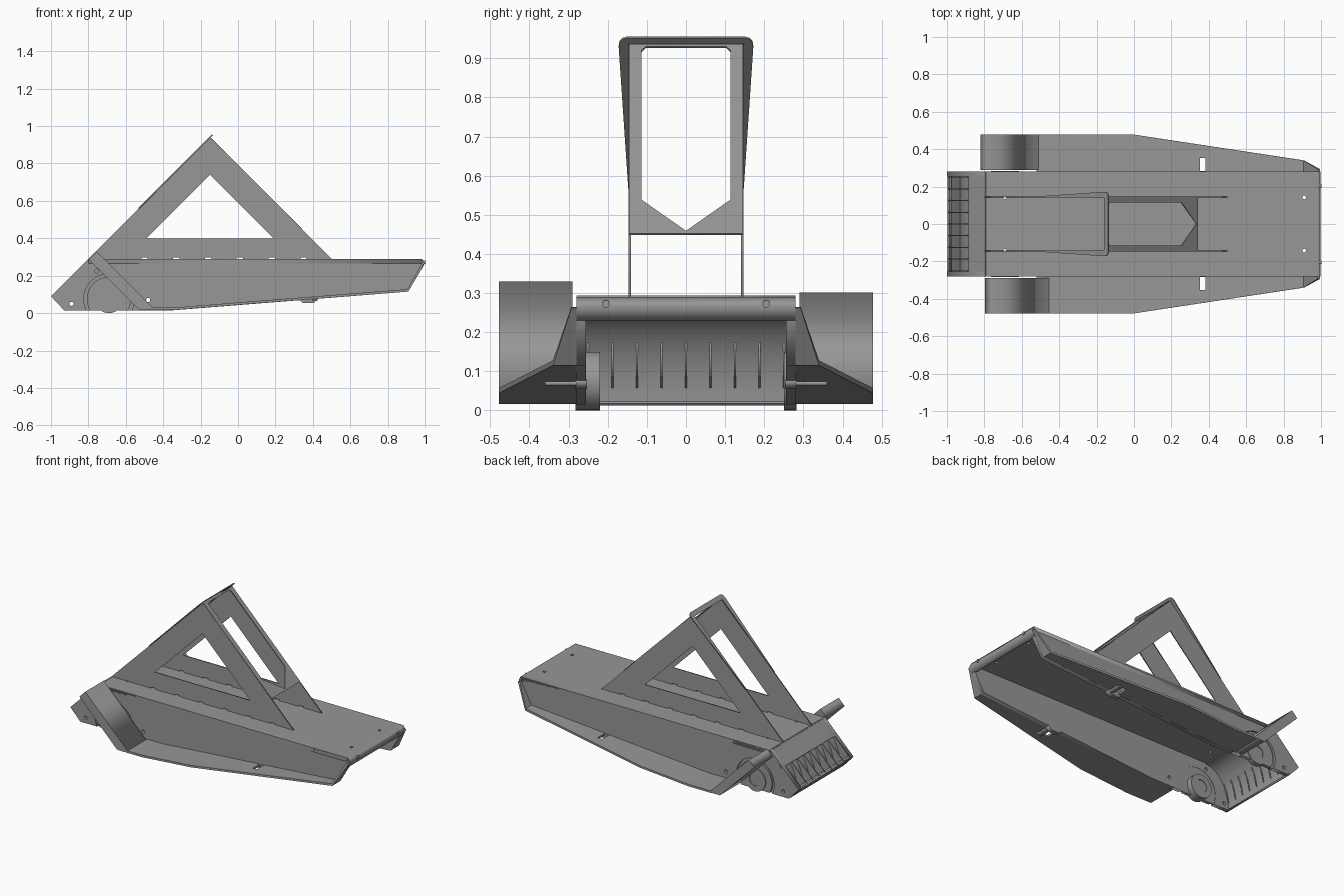
import bpy, bmesh, math
from mathutils import Matrix, Vector

if "Cube" in bpy.data.objects:
    bpy.data.objects.remove(bpy.data.objects["Cube"])

grey = bpy.data.materials.new("plain_grey")
grey.diffuse_color = (0.31, 0.31, 0.31, 1)
grey.use_nodes = True
grey.node_tree.nodes["Principled BSDF"].inputs["Base Color"].default_value = grey.diffuse_color


def frame(ax, ay, loc):
    """Drawing plane with the given axes and origin."""
    ax, ay = Vector(ax), Vector(ay)
    n = ax.cross(ay).normalized()
    m = Matrix((ax, ay, n)).transposed().to_4x4()
    m.translation = loc
    return m


def side_plane(y):
    return frame((1, 0, 0), (0, 0, 1), (0, y, 0))


def slope_plane(direction, x0, shift=0):
    """Plane tilted 45 degrees, drawn in (y, z)."""
    return frame((0, 1, 0), (direction, 0, 1), (x0 + shift, 0, 0))


def plate(name, loops, thickness, plane):
    """Flat plate from outlines; inner outlines become holes."""
    cu = bpy.data.curves.new(name, 'CURVE')
    cu.dimensions = '2D'
    cu.fill_mode = 'BOTH'
    cu.extrude = thickness / 2
    for pts in loops:
        sp = cu.splines.new('POLY')
        sp.points.add(len(pts) - 1)
        for p, q in zip(sp.points, pts):
            p.co = (q[0], q[1], 0, 1)
        sp.use_cyclic_u = True
    tmp = bpy.data.objects.new(name, cu)
    bpy.context.collection.objects.link(tmp)
    dg = bpy.context.evaluated_depsgraph_get()
    me = bpy.data.meshes.new_from_object(tmp.evaluated_get(dg))
    bpy.data.objects.remove(tmp)
    me.transform(plane)
    bm = bmesh.new()
    bm.from_mesh(me)
    bmesh.ops.remove_doubles(bm, verts=bm.verts, dist=1e-5)
    bmesh.ops.recalc_face_normals(bm, faces=bm.faces)
    return finish(name, bm, me)


def finish(name, bm, me=None):
    me = me or bpy.data.meshes.new(name)
    bm.to_mesh(me)
    bm.free()
    me.materials.clear()
    me.materials.append(grey)
    ob = bpy.data.objects.new(name, me)
    bpy.context.collection.objects.link(ob)
    return ob


def smooth(ob):
    bpy.ops.object.select_all(action='DESELECT')
    ob.select_set(True)
    bpy.context.view_layer.objects.active = ob
    bpy.ops.object.shade_smooth_by_angle()


def arc(cx, cz, rx, rz, a0, a1, n):
    steps = [math.radians(a0 + (a1 - a0) * i / n) for i in range(n + 1)]
    return [(cx + rx * math.cos(a), cz + rz * math.sin(a)) for a in steps]


def circle(cx, cz, r, n=32):
    return arc(cx, cz, r, r, 0, 360, n)[:-1]


def rect(x0, x1, y0, y1):
    return [(x0, y0), (x1, y0), (x1, y1), (x0, y1)]


def arch(r):
    """Round arch over the wheel, cut off at the body bottom."""
    a = math.degrees(math.asin(0.06 / r))
    return arc(WX, WZ, r, r, 180 + a, -a, 28)


WX, WZ = -0.69, 0.075

# Deck with bolt holes
holes = [circle(x, s * 0.142, 0.01, 12) for x in (-0.69, 0.91) for s in (-1, 1)]
plate("deck", [rect(-0.8, 0.985, -0.28, 0.28)] + holes, 0.025,
      Matrix.Translation((0, 0, 0.2775)))

# Front crossbar and its bolts
plate("front_crossbar", [[(0.965, 0.23), (0.98, 0.23), (0.998, 0.265), (0.985, 0.29), (0.965, 0.27)]],
      0.56, side_plane(0))
for s in (-1, 1):
    b = plate("front_bolt", [circle(s * 0.205, 0.272, 0.01, 12)], 0.012,
              frame((0, 1, 0), (0, 0, 1), (0.996, 0, 0)))

for s in (-1, 1):
    # Side wall with wheel arch
    wall = [(-1, 0.09), (-0.93, 0.015)] + arch(0.135) + [
        (-0.35, 0.015), (0.91, 0.115), (0.998, 0.265), (0.985, 0.29), (-0.8, 0.29)]
    wall_holes = [circle(x, z, 0.011, 12) for x, z in ((-0.89, 0.05), (-0.48, 0.07), (-0.755, 0.225))]
    plate("side_wall", [wall] + wall_holes, 0.025, side_plane(s * 0.2675))
    # Recessed arch panel and raised cover, both open behind the hub
    plate("arch_panel", [arch(0.135)], 0.01, side_plane(s * 0.262))
    plate("arch_cover", [arch(0.118)], 0.012, side_plane(s * 0.272))
    # Wheel and hub
    y0, y1 = (-0.283, -0.22) if s < 0 else (0.25, 0.283)
    smooth(plate("wheel", [circle(WX, WZ, 0.075), circle(WX, WZ, 0.04)], y1 - y0,
                 side_plane((y0 + y1) / 2)))
    smooth(plate("wheel_hub", [circle(WX, WZ, 0.04)], y1 - y0 - 0.008, side_plane((y0 + y1) / 2)))

    # Outer fender strip, bent along the bottom edge of the wall
    stations = [(-0.52, 0.016, 0.478), (-0.35, 0.016, 0.478), (0, 0.044, 0.478),
                (0.91, 0.115, 0.34), (0.995, 0.262, 0.293)]
    bm = bmesh.new()
    rings = []
    for i, (x, z, y) in enumerate(stations):
        dx, dz = (-0.013, 0.003) if i == 4 else (-0.004, 0.013) if i == 3 else (0, 0.013)
        rings.append([bm.verts.new(c) for c in (
            (x, s * 0.27, z), (x, s * y, z), (x + dx, s * y, z + dz), (x + dx, s * 0.27, z + dz))])
    for a, b in zip(rings, rings[1:]):
        for k in range(4):
            bm.faces.new((a[k], a[(k + 1) % 4], b[(k + 1) % 4], b[k]))
    bm.faces.new(rings[0])
    bm.faces.new(rings[-1])
    bmesh.ops.recalc_face_normals(bm, faces=bm.faces)
    fender = finish("fender", bm)
    # Slot through the fender
    bm = bmesh.new()
    bmesh.ops.create_cube(bm, size=1, matrix=Matrix.Translation((0.367, s * 0.3175, 0.08))
                          @ Matrix.Diagonal((0.03, 0.07, 0.2, 1)))
    cutter = finish("slot_cutter", bm)
    cutter.hide_render = True
    cutter.hide_viewport = False
    cutter.display_type = 'WIRE'
    mod = fender.modifiers.new("slot", 'BOOLEAN')
    mod.operation = 'DIFFERENCE'
    mod.solver = 'EXACT'
    mod.object = cutter
    bpy.context.view_layer.objects.active = fender
    bpy.ops.object.modifier_apply(modifier="slot")
    bpy.data.objects.remove(cutter)
    # Clip under the slot
    clip = [(0.33, 0.07), (0.345, 0.055), (0.405, 0.055), (0.43, 0.08)]
    plate("clip", [clip], 0.03, side_plane(s * 0.268))
    plate("clip_blade", [rect(0.395, 0.425, 0.064, 0.074)], 0.08, side_plane(s * 0.32))

    # Sloped rear fender plank
    if s < 0:
        plank = [(-0.797, 0.287), (-0.755, 0.33), (-0.443, 0.018), (-0.53, 0.018)]
    else:
        plank = [(-0.822, 0.263), (-0.783, 0.302), (-0.499, 0.018), (-0.577, 0.018)]
    plate("rear_plank", [plank], 0.188, side_plane(s * 0.384))

    # Triangular side frame with notched foot
    foot = []
    for i in range(6):
        x = -0.5 + 0.17 * i
        foot += [(x - 0.017, 0.29), (x - 0.017, 0.297), (x + 0.017, 0.297), (x + 0.017, 0.29)]
    outline = [(-0.15, 0.94), (-0.8, 0.29)] + foot + [(0.5, 0.29)]
    plate("side_frame", [outline, [(-0.15, 0.74), (-0.49, 0.4), (0.19, 0.4)]], 0.006,
          side_plane(s * 0.144))

# Front frame panel with a pointed window
plate("front_frame", [
    [(-0.146, 0.45), (0.146, 0.45), (0.146, 0.935), (-0.146, 0.935)],
    [(0, 0.457), (0.114, 0.537), (0.114, 0.918), (0.103, 0.928),
     (-0.103, 0.928), (-0.114, 0.918), (-0.114, 0.537)]],
    0.006, slope_plane(-1, 0.79))

# Flared hoop along the rear edge of the frame
half = [(0.147, 0.56), (0.172, 0.93), (0.17, 0.942), (0.163, 0.95), (0.15, 0.954)]
inner = [(0.14, 0.932), (0.142, 0.56)]
hoop = half + [(-y, z) for y, z in reversed(half)] + [(-y, z) for y, z in reversed(inner)] + inner
plate("rear_hoop", [hoop], 0.006, slope_plane(1, -1.09))

# Tail panel, lower lip and closing edge
plate("tail_panel", [rect(-0.28, 0.28, 0.2, 0.29)], 0.012, slope_plane(1, -1.09, 0.009))
plate("tail_edge", [rect(-0.28, 0.28, 0.09, 0.1)], 0.012, slope_plane(1, -1.09, 0.009))
plate("tail_lip", [rect(-0.28, 0.28, 0.015, 0.09)], 0.008, slope_plane(-1, -0.913, 0.008))

# Triangular ribs in the tail opening
for i in range(9):
    y = -0.25 + i * 0.0625
    plate("tail_rib", [[(-0.995, 0.095), (-0.89, 0.2), (-0.872, 0.2), (-0.925, 0.04)]], 0.005,
          side_plane(y))

# Curved inner scoop
scoop = arc(-0.75, 0.015, 0.18, 0.252, 180, 90, 20) + arc(-0.75, 0.015, 0.172, 0.244, 90, 180, 20)
smooth(plate("inner_scoop", [scoop], 0.52, side_plane(0)))
